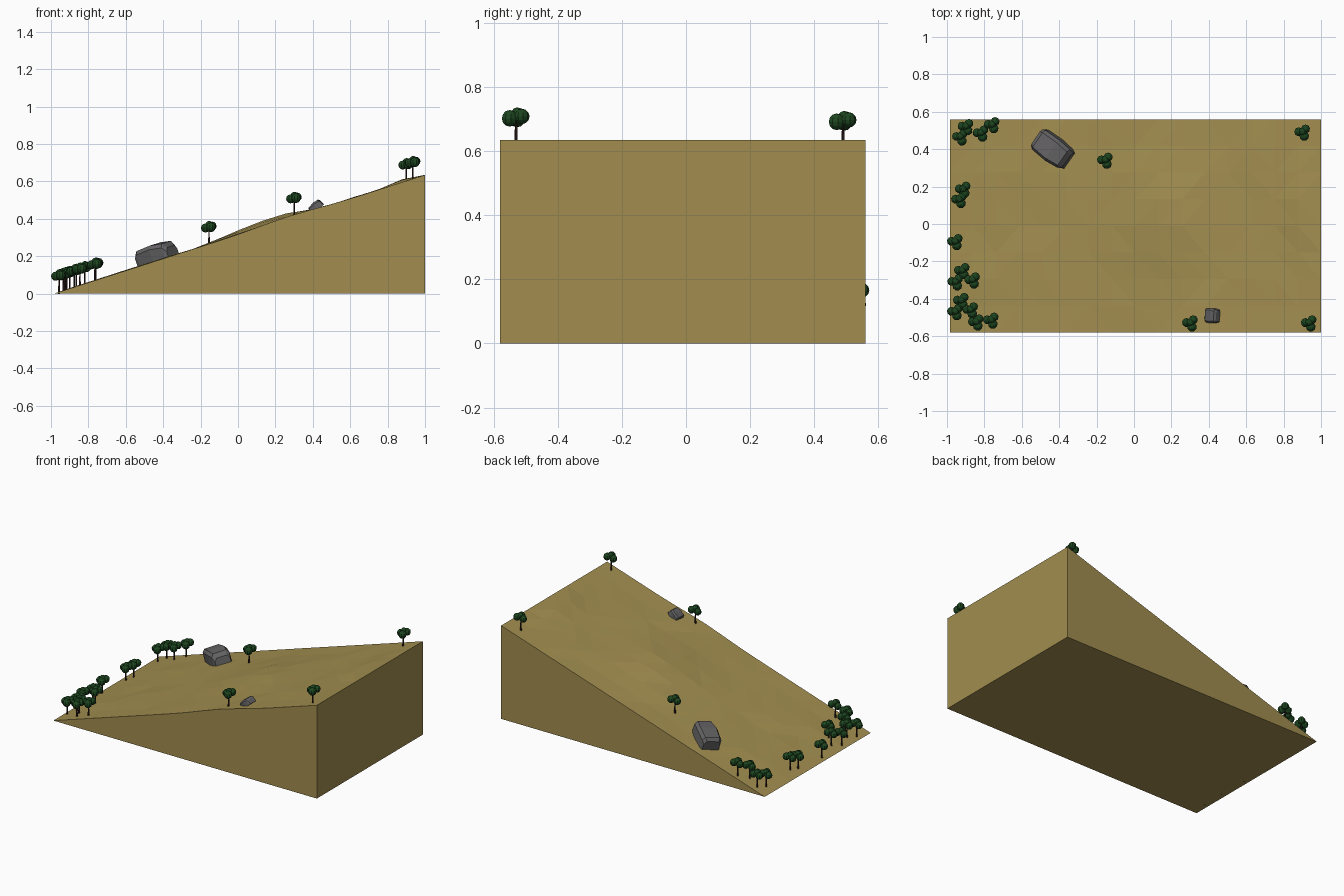
import bpy, bmesh, math, random
from mathutils import Matrix, Vector

if "Cube" in bpy.data.objects:
    bpy.data.objects.remove(bpy.data.objects["Cube"])

random.seed(4)
X0, X1, Y0, Y1, H = -0.985, 1.0, -0.58, 0.56, 0.635


def mat(name, r, g, b):
    m = bpy.data.materials.new(name)
    m.diffuse_color = (r, g, b, 1)
    m.use_nodes = True
    m.node_tree.nodes["Principled BSDF"].inputs["Base Color"].default_value = m.diffuse_color
    return m


def mesh_from(bm, name, material):
    bmesh.ops.recalc_face_normals(bm, faces=bm.faces)
    me = bpy.data.meshes.new(name)
    bm.to_mesh(me)
    bm.free()
    me.materials.append(material)
    return me


def add(name, me, loc=(0, 0, 0)):
    o = bpy.data.objects.new(name, me)
    o.location = loc
    bpy.context.collection.objects.link(o)
    return o


earth = mat("dry_earth", 0.36, 0.27, 0.08)
stone = mat("stone", 0.13, 0.125, 0.13)
leaf = mat("leaf", 0.012, 0.06, 0.014)
bark = mat("bark", 0.03, 0.015, 0.013)


# Slope height: a straight ramp with a low swell in the middle and near the top
def height(x, y):
    z = H * (x - X0) / (X1 - X0)
    swell = 0.034 * math.exp(-((x - 0.15) / 0.24) ** 2 - ((y - 0.03) / 0.25) ** 2)
    edge = 0.012 * math.exp(-((x - 0.27) / 0.2) ** 2 - ((y + 0.58) / 0.3) ** 2)
    top = 0.02 * math.exp(-((x - 0.86) / 0.07) ** 2 - ((y - 0.1) / 0.2) ** 2)
    return z + (swell + edge + top) * min(1, (x - X0) * 3) * min(1, (X1 - x) * 10)


# Hillside: faceted grid, skirted down to a flat base
bm = bmesh.new()
bmesh.ops.create_grid(bm, x_segments=16, y_segments=8, size=1)
for v in bm.verts:
    inner = abs(v.co.x) < 0.99 and abs(v.co.y) < 0.99
    x = X0 + (v.co.x + 1) / 2 * (X1 - X0)
    y = Y0 + (v.co.y + 1) / 2 * (Y1 - Y0)
    bump = random.uniform(-0.003, 0.004) if inner else 0
    z = 0 if x < X0 + 1e-4 else height(x, y) + bump
    v.co = (x, y, z)
bmesh.ops.triangulate(bm, faces=bm.faces)
rim = [e for e in bm.edges if e.is_boundary]
ext = bmesh.ops.extrude_edge_only(bm, edges=rim)["geom"]
for v in ext:
    if isinstance(v, bmesh.types.BMVert):
        v.co.z = 0
bmesh.ops.contextual_create(bm, geom=[e for e in ext if isinstance(e, bmesh.types.BMEdge) and e.is_boundary])
bmesh.ops.remove_doubles(bm, verts=bm.verts, dist=1e-5)
add("hillside", mesh_from(bm, "hillside", earth))

# Boulder: chipped block as the hull of a few cross-sections (x, half width, low, high)
bm = bmesh.new()
for x, w, lo, hi in [(-0.105, 0.055, -0.02, 0.065), (-0.085, 0.064, -0.02, 0.082),
                     (0.01, 0.068, -0.02, 0.088), (0.085, 0.06, -0.02, 0.078),
                     (0.105, 0.05, -0.02, 0.05)]:
    for s in (-1, 1):
        bm.verts.new((x, s * w, lo))
        bm.verts.new((x, s * w, hi - 0.02))
        bm.verts.new((x, s * (w - 0.016), hi))
bmesh.ops.convex_hull(bm, input=bm.verts)
bmesh.ops.dissolve_limit(bm, angle_limit=0.05, verts=bm.verts, edges=bm.edges)
boulder = mesh_from(bm, "boulder", stone)


def place_rock(name, x, y, turn, tilt, scale, sink):
    o = add(name, boulder)
    o.matrix_world = (Matrix.Translation((x, y, height(x, y) - sink))
                      @ Matrix.Rotation(math.radians(-tilt), 4, 'Y')
                      @ Matrix.Rotation(math.radians(turn), 4, 'Z')
                      @ Matrix.Diagonal((*scale, 1)))


place_rock("large_boulder", -0.425, 0.40, -36, 17.8, (1, 1, 1), 0)
place_rock("small_boulder", 0.425, -0.49, -4, 42, (0.36, 0.58, 0.42), 0.0)

# Tree meshes: thin tapering trunk and a canopy of round lobes
bm = bmesh.new()
bmesh.ops.create_cone(bm, cap_ends=True, segments=6, radius1=0.0055, radius2=0.0035,
                      depth=0.1, matrix=Matrix.Translation((0, 0, 0.04)))
trunk = mesh_from(bm, "trunk", bark)
bm = bmesh.new()
for x, y, z, r in [(-0.019, 0.003, 0.084, 0.024), (0.010, -0.020, 0.088, 0.026),
                   (0.017, 0.018, 0.094, 0.024), (0.002, 0.004, 0.1, 0.022)]:
    bmesh.ops.create_uvsphere(bm, u_segments=9, v_segments=6, radius=r,
                              matrix=Matrix.Translation((x, y, z)))
canopy = mesh_from(bm, "canopy", leaf)

# Trees: loose ones up the slope, clusters along the low edge
spots = [(0.90, 0.49), (0.935, -0.53), (0.30, -0.53), (-0.155, 0.34),
         (-0.90, 0.52), (-0.93, 0.465), (-0.82, 0.485), (-0.76, 0.53),
         (-0.915, 0.185), (-0.935, 0.13), (-0.957, -0.095),
         (-0.92, -0.25), (-0.955, -0.31), (-0.865, -0.30),
         (-0.925, -0.41), (-0.957, -0.47), (-0.875, -0.46), (-0.845, -0.525), (-0.765, -0.515)]
for i, (x, y) in enumerate(spots):
    z = height(x, y)
    add(f"tree_trunk_{i}", trunk, (x, y, z))
    add(f"tree_canopy_{i}", canopy, (x, y, z))
